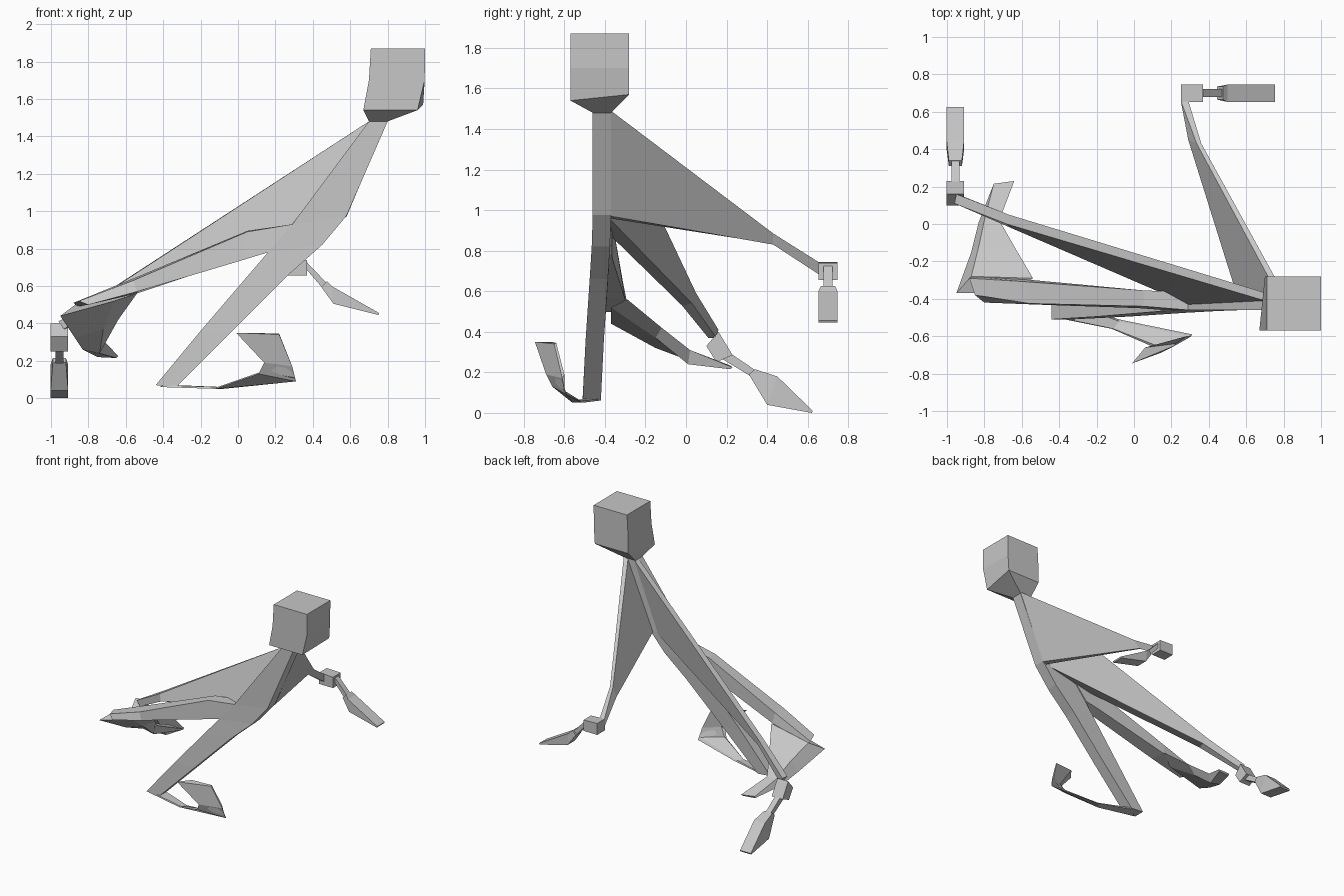
import bpy, bmesh

mat = bpy.data.materials.new("plain_grey")
mat.diffuse_color = (0.57, 0.57, 0.57, 1)


def loft(name, rings):
    """Closed solid through a series of equal-sided rings."""
    bm = bmesh.new()
    loops = [[bm.verts.new(p) for p in r] for r in rings]
    n = len(rings[0])
    for a, b in zip(loops, loops[1:]):
        for i in range(n):
            j = (i + 1) % n
            bm.faces.new((a[i], a[j], b[j], b[i]))
    bm.faces.new(loops[0])
    bm.faces.new(loops[-1])
    bmesh.ops.recalc_face_normals(bm, faces=bm.faces)
    me = bpy.data.meshes.new(name)
    bm.to_mesh(me)
    bm.free()
    me.materials.append(mat)
    ob = bpy.data.objects.new(name, me)
    bpy.context.collection.objects.link(ob)
    return ob


def flat(x0, x1, y0, y1, z):
    return [(x0, y0, z), (x1, y0, z), (x1, y1, z), (x0, y1, z)]


# Head tapering into the neck
loft("head", [
    flat(0.71, 1.0, -0.57, -0.28, 1.87),
    flat(0.70, 0.998, -0.57, -0.28, 1.70),
    [(0.67, -0.57, 1.54), (0.96, -0.57, 1.54), (0.99, -0.28, 1.57), (0.70, -0.28, 1.57)],
    flat(0.70, 0.80, -0.46, -0.37, 1.48)])

# Torso running straight into the right leg: (left x, z), (right x, z), y centre
strip = [((0.70, 1.48), (0.80, 1.48), -0.415), ((0.29, 0.93), (0.58, 0.975), -0.415),
         ((0.16, 0.78), (0.45, 0.82), -0.42), ((0.04, 0.64), (0.27, 0.66), -0.43),
         ((-0.20, 0.36), (-0.03, 0.36), -0.45), ((-0.44, 0.07), (-0.33, 0.06), -0.465)]
loft("torso_and_right_leg", [
    [(l[0], y - 0.045, l[1]), (r[0], y - 0.045, r[1]),
     (r[0], y + 0.045, r[1]), (l[0], y + 0.045, l[1])] for l, r, y in strip])

# Right calf and upturned foot
loft("right_foot", [
    [(-0.42, -0.50, 0.06), (-0.34, -0.43, 0.06), (-0.33, -0.43, 0.07), (-0.40, -0.50, 0.07)],
    [(-0.12, -0.56, 0.05), (-0.08, -0.51, 0.05), (-0.08, -0.52, 0.06), (-0.11, -0.56, 0.06)],
    [(0.11, -0.66, 0.13), (0.31, -0.59, 0.09), (0.305, -0.60, 0.11), (0.12, -0.65, 0.14)],
    [(0.14, -0.69, 0.19), (0.29, -0.61, 0.17), (0.28, -0.60, 0.19), (0.16, -0.67, 0.20)],
    [(-0.01, -0.745, 0.35), (0.22, -0.65, 0.34), (0.22, -0.64, 0.345), (0.06, -0.66, 0.35)]])

# Left thigh
loft("left_thigh", [
    [(0.16, -0.46, 0.78), (0.29, -0.46, 0.93), (0.29, -0.365, 0.93), (0.16, -0.365, 0.78)],
    [(0.03, -0.45, 0.74), (0.05, -0.44, 0.89), (0.05, -0.355, 0.895), (0.03, -0.36, 0.75)],
    [(-0.54, -0.43, 0.57), (-0.56, -0.425, 0.63), (-0.56, -0.31, 0.64), (-0.54, -0.30, 0.56)],
    [(-0.80, -0.42, 0.50), (-0.85, -0.38, 0.52), (-0.88, -0.29, 0.51), (-0.86, -0.28, 0.49)]])

# Left calf and foot
loft("left_foot", [
    [(-0.95, -0.37, 0.44), (-0.87, -0.28, 0.50), (-0.54, -0.29, 0.56), (-0.66, -0.37, 0.52)],
    [(-0.87, -0.15, 0.32), (-0.83, -0.12, 0.41), (-0.64, -0.12, 0.42), (-0.72, -0.15, 0.37)],
    [(-0.83, 0.01, 0.26), (-0.80, 0.02, 0.31), (-0.72, 0.02, 0.31), (-0.74, 0.01, 0.24)],
    [(-0.75, 0.21, 0.22), (-0.75, 0.215, 0.235), (-0.64, 0.23, 0.225), (-0.65, 0.22, 0.215)]])

# Left arm: web from neck and waist down to the wrist
loft("left_arm", [
    [(0.70, -0.41, 1.48), (0.71, -0.37, 1.48), (0.50, -0.37, 0.95), (0.29, -0.43, 0.93)],
    [(-0.68, 0.00, 0.58), (-0.67, 0.05, 0.59), (-0.65, 0.03, 0.54), (-0.66, -0.02, 0.53)],
    [(-0.96, 0.11, 0.41), (-0.95, 0.16, 0.41), (-0.92, 0.15, 0.37), (-0.93, 0.11, 0.37)]])

# Right arm: thin web from neck and waist out to the wrist
loft("right_arm", [
    [(0.77, -0.38, 1.48), (0.80, -0.37, 1.49), (0.58, -0.37, 0.97), (0.55, -0.38, 0.96)],
    [(0.335, 0.43, 0.885), (0.36, 0.43, 0.885), (0.31, 0.43, 0.83), (0.29, 0.45, 0.83)],
    [(0.25, 0.66, 0.74), (0.29, 0.66, 0.74), (0.29, 0.66, 0.68), (0.25, 0.66, 0.68)]])


# Hands: each is a wrist block, a link and a tapered paddle
def across(pts, half, mid, axis):
    """Ring from two (position, z) points, widened along the other axis."""
    (a, za), (b, zb) = pts
    if axis == "y":
        return [(mid - half, a, za), (mid + half, a, za), (mid + half, b, zb), (mid - half, b, zb)]
    return [(a, mid - half, za), (a, mid + half, za), (b, mid + half, zb), (b, mid - half, zb)]


hands = [
    ("left", "y", -0.955,
     [((0.16, 0.40), (0.10, 0.33)), ((0.23, 0.285), (0.15, 0.25))],
     [((0.21, 0.30), (0.18, 0.265)), ((0.35, 0.205), (0.32, 0.18))],
     [((0.34, 0.215), (0.31, 0.19)), ((0.45, 0.18), (0.40, 0.04)), ((0.625, 0.01), (0.62, 0.0))]),
    ("right", "x", 0.70,
     [((0.25, 0.745), (0.25, 0.655)), ((0.37, 0.74), (0.37, 0.655))],
     [((0.365, 0.73), (0.365, 0.69)), ((0.48, 0.61), (0.455, 0.585))],
     [((0.475, 0.625), (0.445, 0.595)), ((0.50, 0.60), (0.51, 0.505)), ((0.755, 0.455), (0.75, 0.445))]),
]
for side, axis, mid, block, link, paddle in hands:
    loft(side + "_wrist", [across(p, 0.047, mid, axis) for p in block])
    loft(side + "_hand_link", [across(p, 0.022, mid, axis) for p in link])
    widths = (0.035, 0.047, 0.047)
    loft(side + "_hand", [across(p, w, mid, axis) for p, w in zip(paddle, widths)])
